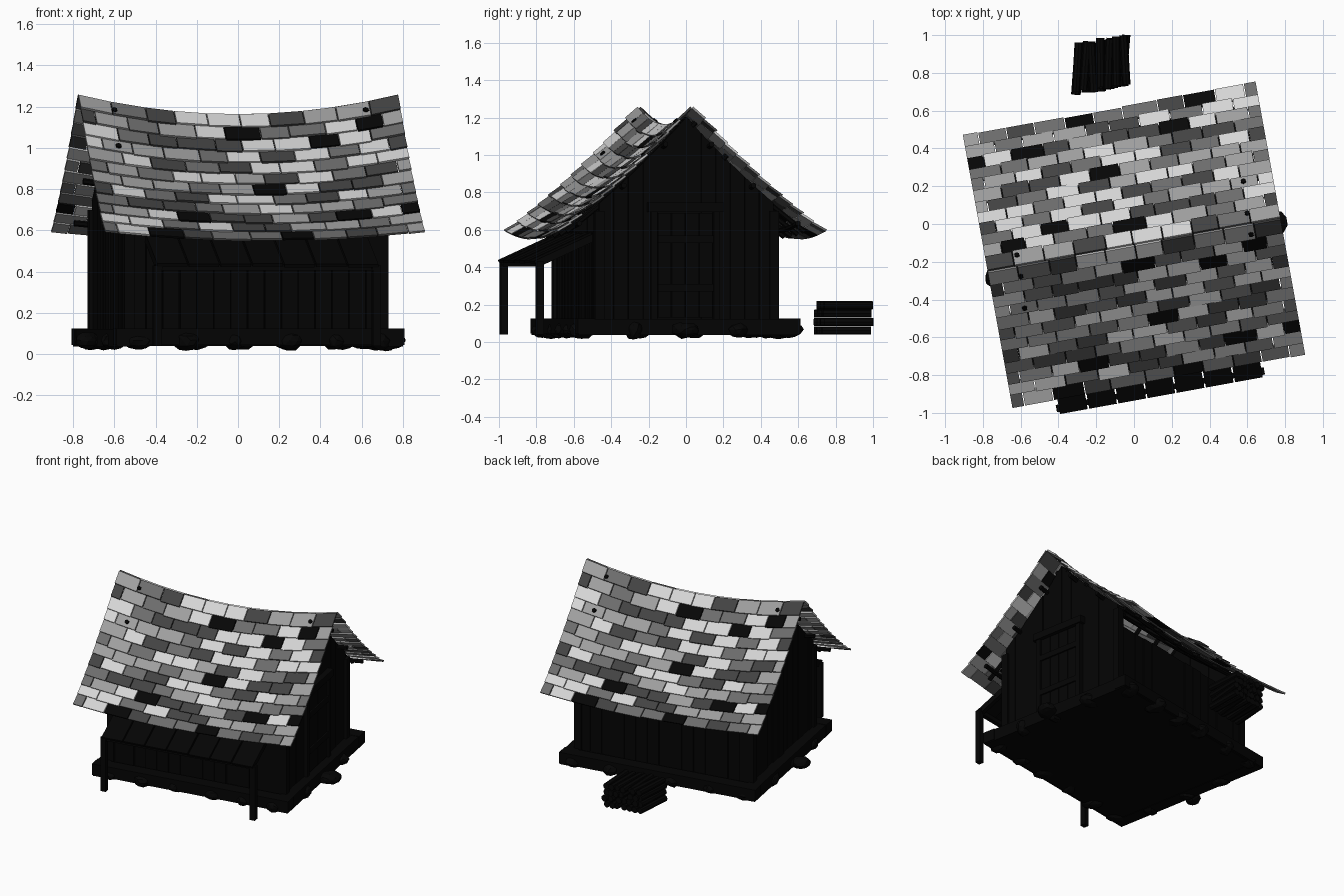
import bpy, bmesh, math, random
from mathutils import Matrix, Vector

random.seed(4)
if "Cube" in bpy.data.objects:
    bpy.data.objects.remove(bpy.data.objects["Cube"])

# The hut is built square to its own axes, then turned and placed
PLACE = Matrix.Translation((0, -0.11, 0)) @ Matrix.Rotation(math.radians(10.3), 4, 'Z')


def grey(name, v):
    m = bpy.data.materials.new(name)
    m.use_nodes = True
    m.diffuse_color = (v, v, v, 1)
    m.node_tree.nodes["Principled BSDF"].inputs["Base Color"].default_value = (v, v, v, 1)
    return m


wood = grey("black wood", 0.0013)
stone = grey("black stone", 0.0015)
slates = [grey("pale slate", 0.66), grey("light slate", 0.34), grey("mid slate", 0.15),
          grey("dark slate", 0.055), grey("black slate", 0.002)]


def finish(name, bm, mats):
    bmesh.ops.recalc_face_normals(bm, faces=bm.faces)
    mesh = bpy.data.meshes.new(name)
    bm.to_mesh(mesh)
    bm.free()
    for m in mats:
        mesh.materials.append(m)
    ob = bpy.data.objects.new(name, mesh)
    ob.matrix_world = PLACE
    bpy.context.collection.objects.link(ob)


def box(bm, centre, size, rot=Matrix()):
    m = Matrix.Translation(centre) @ rot.to_4x4() @ Matrix.Diagonal((*size, 1))
    bmesh.ops.create_cube(bm, size=1, matrix=m)


def hexa(bm, bottom, top, index=0):
    """Solid between two matching quads."""
    b = [bm.verts.new(p) for p in bottom]
    t = [bm.verts.new(p) for p in top]
    faces = [b[::-1], t] + [[b[i], b[(i + 1) % 4], t[(i + 1) % 4], t[i]] for i in range(4)]
    for f in faces:
        bm.faces.new(f).material_index = index


def beam(bm, a, b, radius, sides=6):
    a, b = Vector(a), Vector(b)
    rot = (b - a).to_track_quat('Z', 'Y').to_matrix().to_4x4()
    bmesh.ops.create_cone(bm, cap_ends=True, segments=sides, radius1=radius, radius2=radius,
                          depth=(b - a).length, matrix=Matrix.Translation((a + b) / 2) @ rot)


# Sagging roof surface: u along the ridge, t from ridge (0) to eave (1)
HALF_U, HALF_V = 0.79, 0.71


def roof_z(u, t):
    k = (u / HALF_U) ** 2
    ridge = 1.155 + 0.095 * k
    eave = 0.545 + 0.045 * k
    return ridge + (eave - ridge) * t - 0.14 * t * (1 - t)


def roof_point(u, t, side, lift=0.0):
    return Vector((u, side * (HALF_V * t + lift * 0.65), roof_z(u, t) + lift * 0.75))


# Roof slates in staggered courses; the back slope is the front one turned round
ROWS, TILE = 12, 2 * HALF_U / 10
BLACK = [(0.08, 0.09), (0.64, 0.15), (0.42, 0.23), (0.1, 0.51), (0.15, 0.95),
         (-0.43, 0.97), (0.48, 0.83), (-0.29, 0.8), (0.71, 0.8)]
for side, name in ((-1, "front_roof_slates"), (1, "back_roof_slates")):
    random.seed(11)
    bm = bmesh.new()
    for row in range(ROWS):
        t0, t1 = row / ROWS, min((row + 1.12) / ROWS, 1.01)
        cuts = [-HALF_U + TILE * (i + 0.5 * (row % 2)) + random.uniform(-0.018, 0.018)
                for i in range(11)]
        cuts = [-HALF_U] + [c for c in cuts if abs(c) < HALF_U - 0.04] + [HALF_U]
        for a, b in zip(cuts, cuts[1:]):
            shade = random.choices(range(4), (27, 23, 28, 22))[0]
            if any(a <= u < b and row == int(t * ROWS) for u, t in BLACK):
                shade = 4
            end = t1 + random.uniform(-0.008, 0.004)
            low = 0.008 + random.uniform(0, 0.005)
            a, b = -side * (a + 0.0025), -side * (b - 0.0025)
            ring = [(a, t0, 0), (b, t0, 0), (b, end, low), (a, end, low)]
            hexa(bm, [roof_point(u, t, side, l) for u, t, l in ring],
                 [roof_point(u, t, side, l + 0.012) for u, t, l in ring], shade)
    finish(name, bm, slates)

# Floor slab and foundation frame
WU, WV = 0.625, 0.475
bm = bmesh.new()
box(bm, (0, 0, 0.075), (1.36, 1.18, 0.07))
for s in (-1, 1):
    box(bm, (0, s * 0.56, 0.085), (1.42, 0.09, 0.08))
    box(bm, (s * 0.66, 0, 0.08), (0.09, 1.2, 0.085))
finish("foundation_frame", bm, [wood])

# Rough stones around the foundation
bm = bmesh.new()


def add_stone(u, v):
    r = random.uniform(0.055, 0.075)
    m = (Matrix.Translation((u, v, 0.065)) @ Matrix.Rotation(random.uniform(0, 6), 4, 'Z')
         @ Matrix.Diagonal((r * 1.1, r * 0.85, random.uniform(0.04, 0.055), 1)))
    new = bmesh.ops.create_icosphere(bm, subdivisions=2, radius=1, matrix=m)
    for vert in new["verts"]:
        vert.co += Vector([random.uniform(-0.005, 0.005) for _ in range(3)])


for s in (-1, 1):
    for i in range(6):
        add_stone(-0.62 + i * 0.248 + random.uniform(-0.04, 0.04), s * 0.56)
    for i in range(3):
        add_stone(s * 0.67, -0.32 + i * 0.3 + random.uniform(-0.03, 0.03))
    add_stone(s * 0.75, -0.03)
finish("foundation_stones", bm, [stone])

# Long walls: upright planks of uneven depth, open under the eaves
for side, name in ((-1, "front_wall"), (1, "back_wall")):
    bm = bmesh.new()
    n = 15
    w = 2 * WU / n
    for i in range(n):
        d = random.uniform(0.02, 0.035)
        box(bm, (-WU + w * (i + 0.5), side * (WV - 0.015 + d / 2), 0.345), (w - 0.004, d, 0.49))
    box(bm, (0, side * (WV - 0.02), 0.345), (2 * WU, 0.02, 0.49))
    finish(name, bm, [wood])

# Gable walls: planks cut to the roof slope
for side, name in ((-1, "right_end_wall"), (1, "left_end_wall")):
    bm = bmesh.new()
    n = 12
    w = 2 * WV / n
    for i in range(n):
        v0, v1 = -WV + w * i, -WV + w * (i + 1)
        top0, top1 = [roof_z(WU, abs(v) / HALF_V) - 0.012 for v in (v0, v1)]
        inner, outer = [[(side * u, v0 + 0.001, 0.1), (side * u, v1 - 0.001, 0.1),
                         (side * u, v1 - 0.001, top1), (side * u, v0 + 0.001, top0)]
                        for u in (WU - 0.03, WU + random.uniform(0, 0.014))]
        hexa(bm, inner, outer)
    finish(name, bm, [wood])

# Corner posts
bm = bmesh.new()
for su in (-1, 1):
    for sv in (-1, 1):
        box(bm, (su * WU, sv * WV, 0.4), (0.05, 0.05, 0.6))
finish("corner_posts", bm, [wood])

# Plank door in the end wall, with frame and braces
bm = bmesh.new()
DV = -0.01
for i in range(4):
    box(bm, (WU + 0.016, DV + (i - 1.5) * 0.075, 0.41), (0.02, 0.071, 0.56))
for z in (0.29, 0.55):
    box(bm, (WU + 0.03, DV, z), (0.015, 0.3, 0.04))
for s in (-1, 1):
    box(bm, (WU + 0.02, DV + s * 0.17, 0.41), (0.035, 0.035, 0.58))
box(bm, (WU + 0.025, DV, 0.72), (0.045, 0.41, 0.05))
finish("door", bm, [wood])

# Rafters under the slates, with cross poles
bm = bmesh.new()
for side in (-1, 1):
    for i in range(7):
        u = -0.6 + i * 0.2
        pts = [roof_point(u, t, side, -0.022) for t in (0, 0.33, 0.66, 0.93)]
        for a, b in zip(pts, pts[1:]):
            beam(bm, a, b, 0.014)
    for t in (0.2, 0.52, 0.86):
        pts = [roof_point(-0.7 + 0.2 * i, t, side, -0.026) for i in range(8)]
        for a, b in zip(pts, pts[1:]):
            beam(bm, a, b, 0.015)
finish("roof_frame", bm, [wood])

# Peg ends showing through the slates near the gables
bm = bmesh.new()
for side in (-1, 1):
    for u, t in ((-0.62, 0.06), (0.62, 0.06), (-0.63, 0.3)):
        beam(bm, roof_point(-side * u, t, side, -0.02), roof_point(-side * u, t, side, 0.028), 0.015)
finish("roof_pegs", bm, [wood])

# Lean-to porch: sloping boards, edge beam and two posts
bm = bmesh.new()
slope = Matrix.Rotation(math.atan2(0.15, 0.33), 4, 'X')
for i in range(7):
    box(bm, ((i - 3) * 0.157, -0.64, 0.505 + random.uniform(-0.004, 0.004)),
        (0.149, 0.37, 0.016), slope)
finish("porch_roof", bm, [wood])
bm = bmesh.new()
box(bm, (0, -0.775, 0.42), (1.1, 0.03, 0.03))
for s in (-1, 1):
    box(bm, (s * 0.54, -0.78, 0.235), (0.039, 0.039, 0.39))
    box(bm, (s * 0.53, -0.64, 0.485), (0.03, 0.34, 0.03), slope)
finish("porch_posts", bm, [wood])

# Stacked firewood behind the hut
bm = bmesh.new()
inverse = PLACE.inverted()
for layer in range(4):
    for i in range(7):
        x = -0.3 + i * 0.0415 + random.uniform(-0.004, 0.004)
        y = 0.825 + i * 0.006 + random.uniform(-0.012, 0.012)
        z = 0.062 + layer * 0.045
        lean = random.uniform(-0.008, 0.014)
        beam(bm, inverse @ Vector((x - lean, y - 0.13, z)),
             inverse @ Vector((x + lean, y + 0.13, z)), 0.022, 8)
finish("firewood", bm, [wood])
